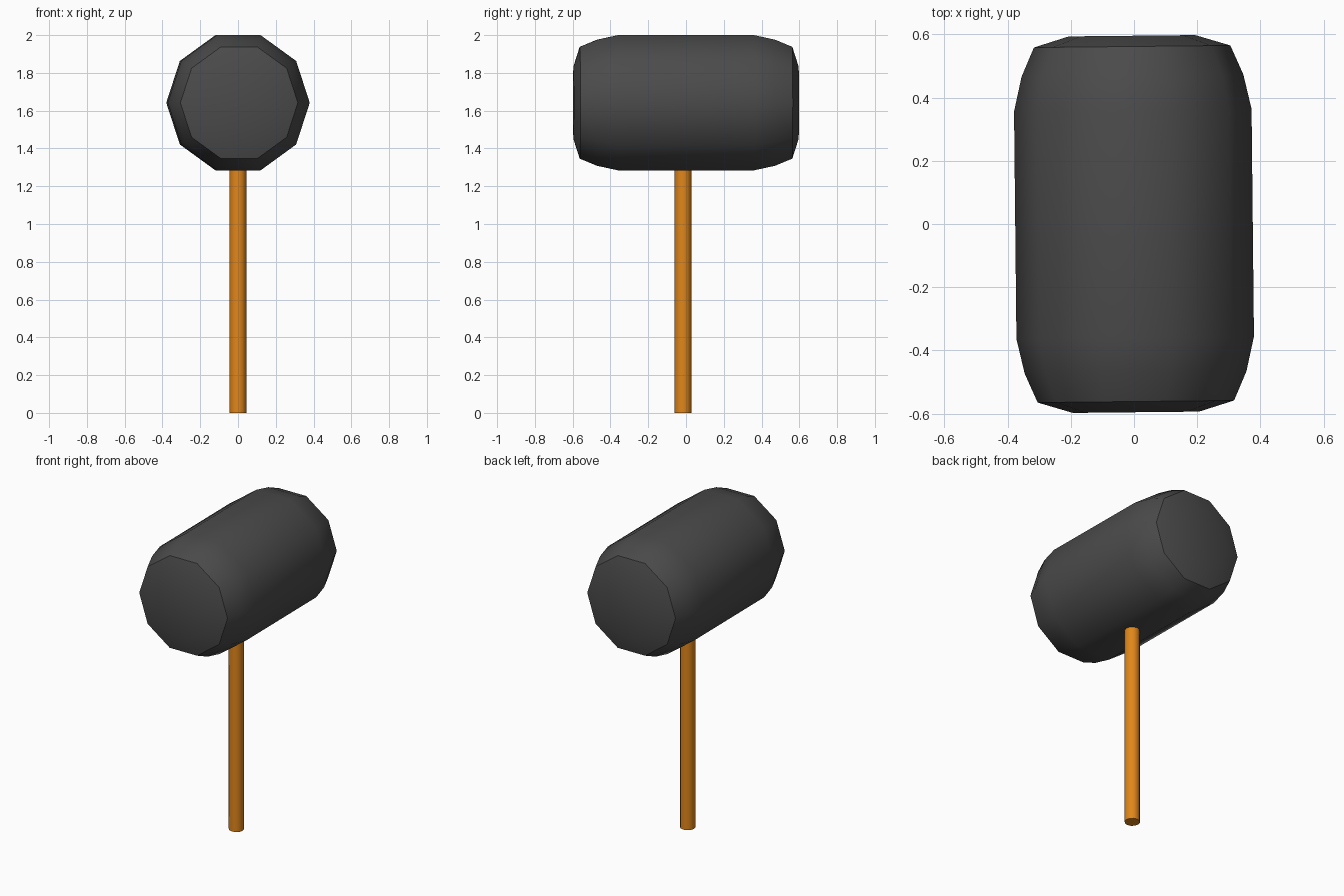
import bpy
import bmesh
from math import cos, sin, pi, radians

cube = bpy.data.objects.get("Cube")
if cube:
    bpy.data.objects.remove(cube, do_unlink=True)


def material(name, rgb):
    mat = bpy.data.materials.new(name)
    mat.use_nodes = True
    mat.diffuse_color = (*rgb, 1)
    mat.node_tree.nodes["Principled BSDF"].inputs["Base Color"].default_value = (*rgb, 1)
    return mat


def lathe(name, profile, sides, mat):
    """Closed solid around z from (radius, height) rings, with flat ends."""
    bm = bmesh.new()
    rings = [[bm.verts.new((r * cos(2 * pi * i / sides), r * sin(2 * pi * i / sides), h))
              for i in range(sides)] for r, h in profile]
    for low, high in zip(rings, rings[1:]):
        for i in range(sides):
            j = (i + 1) % sides
            bm.faces.new((low[i], low[j], high[j], high[i]))
    bm.faces.new(rings[0][::-1])
    bm.faces.new(rings[-1])
    mesh = bpy.data.meshes.new(name)
    bm.to_mesh(mesh)
    bm.free()
    mesh.materials.append(mat)
    obj = bpy.data.objects.new(name, mesh)
    bpy.context.collection.objects.link(obj)
    bpy.ops.object.select_all(action='DESELECT')
    obj.select_set(True)
    bpy.context.view_layer.objects.active = obj
    bpy.ops.object.shade_smooth_by_angle(angle=radians(40))
    return obj


rubber = material("dark grey rubber", (0.07, 0.07, 0.07))
wood = material("orange wood", (0.75, 0.24, 0.01))

# Ten-sided head with rounded shoulders, lying along y
half = [(0.376, 0.36), (0.351, 0.47), (0.311, 0.562), (0.2, 0.596)]
head = lathe("mallet_head", [(r, -h) for r, h in reversed(half)] + half, 10, rubber)
head.rotation_euler = (radians(90), 0, radians(0.6))
head.location.z = 1.642

# Thin round handle, set slightly towards the front
handle = lathe("handle", [(0.045, 0), (0.045, 1.36)], 12, wood)
handle.location.y = -0.016
